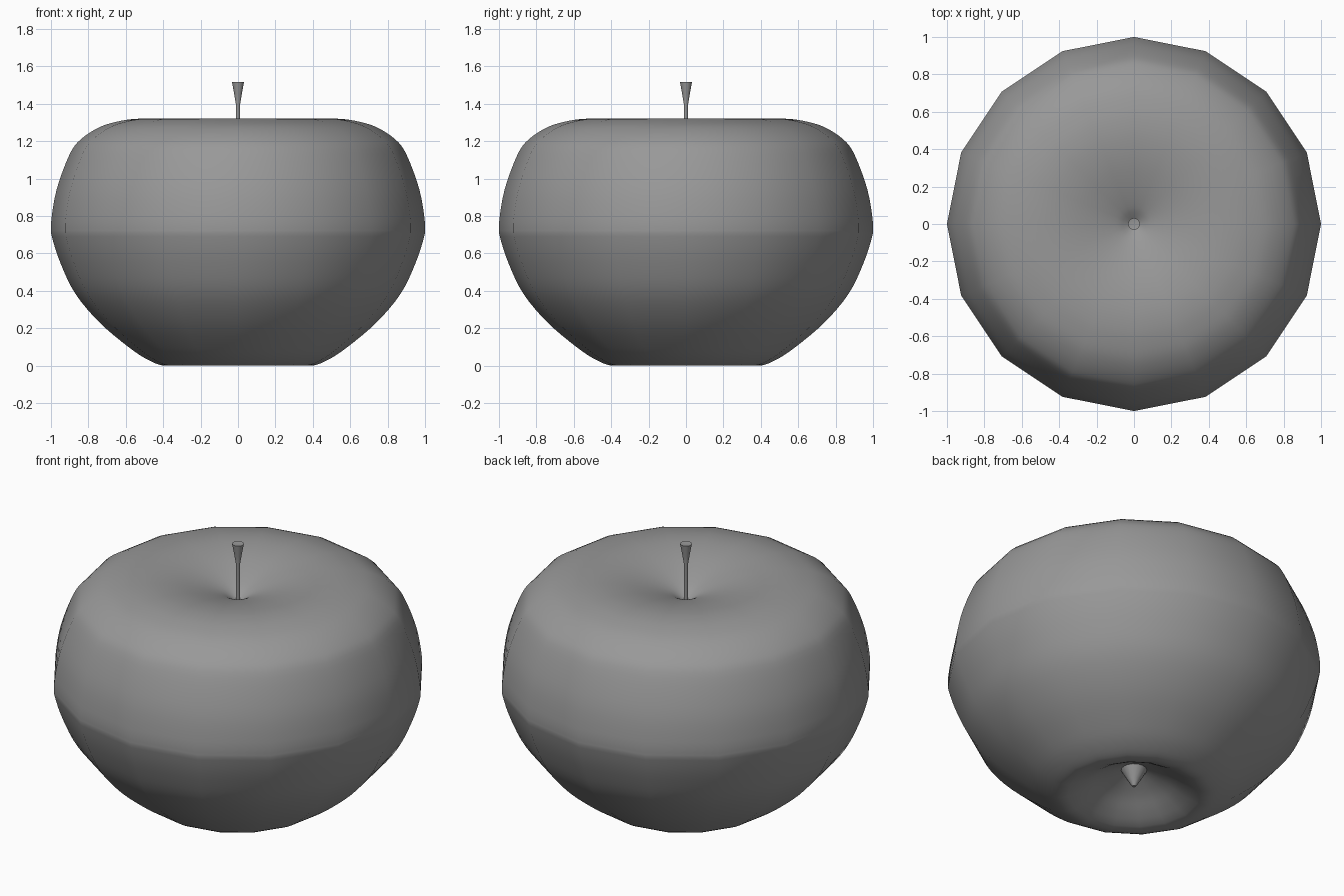
import bpy, bmesh, math
from mathutils import Vector

if "Cube" in bpy.data.objects:
    bpy.data.objects.remove(bpy.data.objects["Cube"])


def smooth_curve(points, steps=4):
    """Catmull-Rom curve through the profile points."""
    p = [Vector(q) for q in points]
    p = [2 * p[0] - p[1]] + p + [2 * p[-1] - p[-2]]
    out = []
    for a, b, c, d in zip(p, p[1:], p[2:], p[3:]):
        for k in range(steps):
            t = k / steps
            q = 0.5 * (2 * b + (c - a) * t + (2 * a - 5 * b + 4 * c - d) * t ** 2
                       + (3 * b - a - 3 * c + d) * t ** 3)
            out.append((min(q.x, 1.0), max(q.y, 0.0)))
    return out + [points[-1]]


def lathe(name, profile, sides, material):
    """Revolve (radius, z) points, listed bottom to top, around the z axis."""
    bm = bmesh.new()
    rings = []
    for r, z in profile:
        if r < 1e-5:
            rings.append([bm.verts.new((0, 0, z))] * sides)
        else:
            rings.append([bm.verts.new((r * math.cos(2 * math.pi * i / sides),
                                        r * math.sin(2 * math.pi * i / sides), z))
                          for i in range(sides)])
    for a, b in zip(rings, rings[1:]):
        for i in range(sides):
            j = (i + 1) % sides
            bm.faces.new(list(dict.fromkeys((a[i], a[j], b[j], b[i]))))
    mesh = bpy.data.meshes.new(name)
    bm.to_mesh(mesh)
    bm.free()
    mesh.materials.append(material)
    obj = bpy.data.objects.new(name, mesh)
    bpy.context.collection.objects.link(obj)
    bpy.ops.object.select_all(action='DESELECT')
    obj.select_set(True)
    bpy.context.view_layer.objects.active = obj
    bpy.ops.object.shade_smooth_by_angle(angle=math.radians(50))
    return obj


grey = bpy.data.materials.new("dark_grey")
grey.diffuse_color = (0.316, 0.316, 0.316, 1)
grey.use_nodes = True
grey.node_tree.nodes["Principled BSDF"].inputs["Base Color"].default_value = grey.diffuse_color

# Fruit body: 16-sided, with a hollow at the bottom and the top
body = lathe("apple_body", smooth_curve([
    (0, 0.175), (0.07, 0.15), (0.18, 0.10), (0.27, 0.045), (0.34, 0.01),
    (0.40, 0.0), (0.48, 0.03), (0.58, 0.095), (0.74, 0.23), (0.87, 0.385), (0.95, 0.55),
    (0.995, 0.69), (1.0, 0.76), (0.97, 0.94), (0.90, 1.13), (0.84, 1.21),
    (0.74, 1.275), (0.63, 1.308), (0.53, 1.32), (0.43, 1.317), (0.32, 1.30),
    (0.20, 1.268), (0.10, 1.232), (0.05, 1.205), (0, 1.17)]), 16, grey)
body.data.shade_smooth()

# Stem: thin rod flaring at the top
lathe("stem", [(0, 1.12), (0.012, 1.12), (0.012, 1.40), (0.02, 1.45),
               (0.032, 1.515), (0, 1.51)], 16, grey)

# Dried blossom tip: small cone hanging in the bottom hollow
lathe("blossom_end", [(0, 0.05), (0.01, 0.05), (0.035, 0.09), (0.072, 0.155), (0, 0.165)],
      16, grey)
